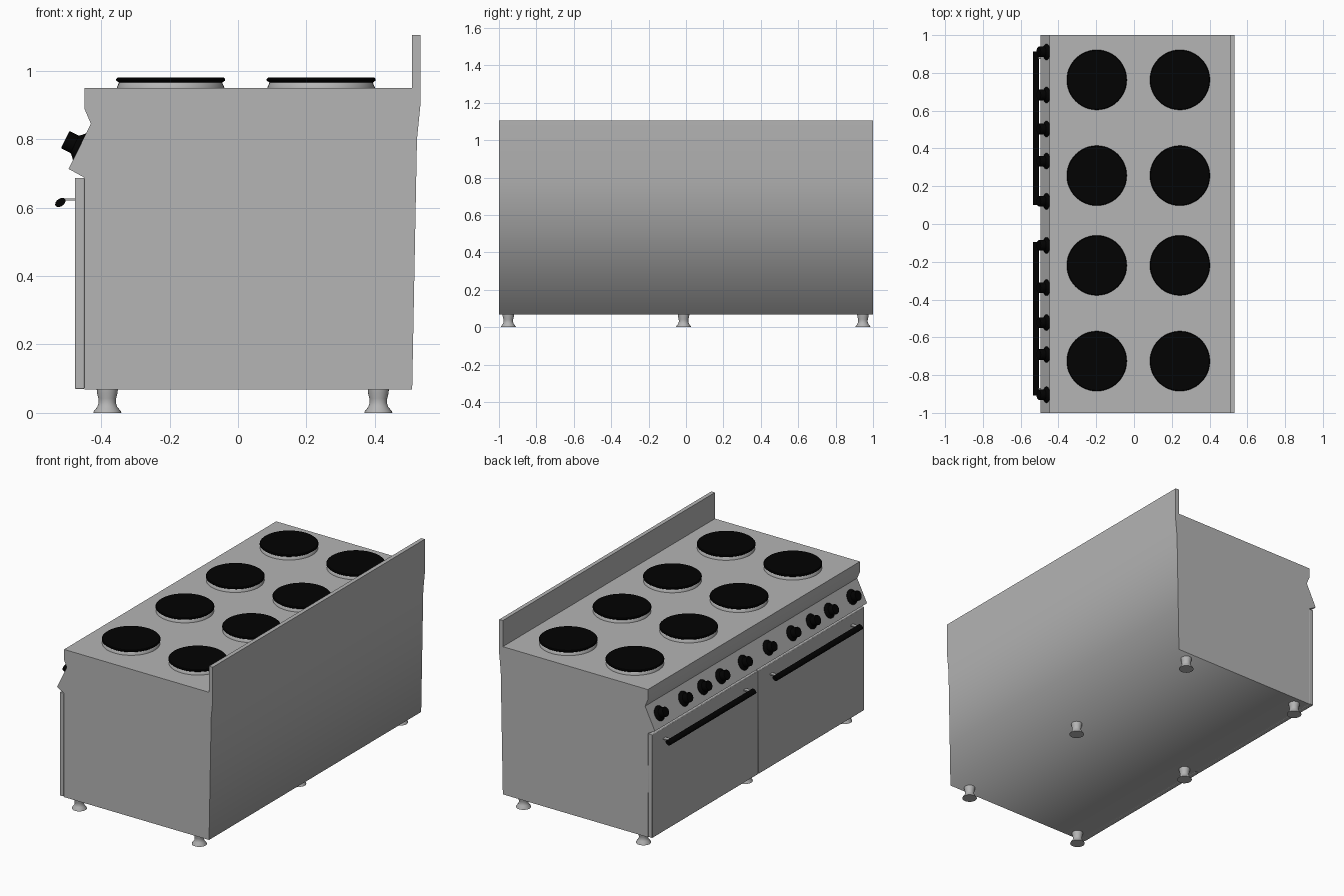
import bpy, bmesh, math
from mathutils import Vector, Matrix

if "Cube" in bpy.data.objects:
    bpy.data.objects.remove(bpy.data.objects["Cube"])


def colour(name, v):
    m = bpy.data.materials.new(name)
    m.diffuse_color = (v, v, v, 1)
    m.use_nodes = True
    m.node_tree.nodes["Principled BSDF"].inputs["Base Color"].default_value = m.diffuse_color
    return m


black = colour("black_enamel", 0.0005)
steel = colour("dark_steel", 0.46)


def finish(bm, name, mat, bevel=0):
    bmesh.ops.recalc_face_normals(bm, faces=bm.faces)
    me = bpy.data.meshes.new(name)
    bm.to_mesh(me)
    bm.free()
    ob = bpy.data.objects.new(name, me)
    bpy.context.collection.objects.link(ob)
    me.materials.append(mat)
    if bevel:
        b = ob.modifiers.new("bevel", 'BEVEL')
        b.width, b.segments, b.limit_method = bevel, 2, 'ANGLE'
    bpy.ops.object.select_all(action='DESELECT')
    ob.select_set(True)
    bpy.context.view_layer.objects.active = ob
    bpy.ops.object.shade_smooth_by_angle(angle=math.radians(35))
    return ob


def extrude_y(name, pts, y0, y1, mat=steel, bevel=0):
    """Extrude an x-z outline from y0 to y1."""
    bm = bmesh.new()
    face = bm.faces.new([bm.verts.new((x, y0, z)) for x, z in pts])
    res = bmesh.ops.extrude_face_region(bm, geom=[face])
    verts = [v for v in res["geom"] if isinstance(v, bmesh.types.BMVert)]
    bmesh.ops.translate(bm, verts=verts, vec=(0, y1 - y0, 0))
    # the extrusion keeps only one end cap when the source face is absorbed
    edges = [e for e in bm.edges if e.is_boundary]
    if edges:
        bmesh.ops.holes_fill(bm, edges=edges)
    return finish(bm, name, mat, bevel)


def lathe(name, profile, loc, axis=(0, 0, 1), mat=steel, n=32):
    """Closed solid of revolution from (radius, height) points."""
    bm = bmesh.new()
    rings = [[bm.verts.new((r * math.cos(2 * math.pi * i / n),
                            r * math.sin(2 * math.pi * i / n), h)) for i in range(n)]
             for r, h in profile]
    for a, b in zip(rings, rings[1:]):
        for i in range(n):
            j = (i + 1) % n
            bm.faces.new((a[i], a[j], b[j], b[i]))
    bm.faces.new(rings[0])
    bm.faces.new(rings[-1])
    rot = Vector((0, 0, 1)).rotation_difference(Vector(axis)).to_matrix().to_4x4()
    bm.transform(Matrix.Translation(loc) @ rot)
    return finish(bm, name, mat)


# Body with slanted control panel, hob top and rear splashback
body = extrude_y("body", [(-0.448, 0.068), (0.509, 0.068), (0.523, 0.80), (0.533, 0.90),
                          (0.533, 1.105), (0.509, 1.105), (0.509, 0.949), (-0.448, 0.949),
                          (-0.448, 0.887), (-0.43, 0.845), (-0.495, 0.713), (-0.448, 0.687)],
                 -1, 1)
# Back shading rolls softly into the underside
for e in body.data.edges:
    if all(v.co.x > 0.5 and v.co.z < 0.1
           for v in (body.data.vertices[i] for i in e.vertices)):
        e.use_edge_sharp = False

# Oven doors, handles and handle brackets
for side, y0, y1 in (("near", -1, -0.002), ("far", 0.002, 1)):
    extrude_y(side + "_door", [(-0.477, 0.07), (-0.449, 0.07), (-0.449, 0.687), (-0.477, 0.687)],
              y0, y1, bevel=0.003)
    mid = -0.501 if side == "near" else 0.506
    oval = []
    for i in range(20):
        a = 2 * math.pi * i / 20
        p = Matrix.Rotation(math.radians(35), 2) @ Vector((0.017 * math.cos(a), 0.011 * math.sin(a)))
        oval.append((-0.519 + p.x, 0.615 + p.y))
    extrude_y(side + "_door_handle", oval, mid - 0.406, mid + 0.406, black)
    for s in (-1, 1):
        y = mid + s * 0.38
        extrude_y(side + "_handle_bracket", [(-0.512, 0.620), (-0.475, 0.620),
                                             (-0.475, 0.626), (-0.512, 0.626)],
                  y - 0.012, y + 0.012)

# Control knobs, square to the slanted panel
for y in (-0.904, -0.691, -0.522, -0.337, -0.113, 0.12, 0.333, 0.503, 0.683, 0.911):
    lathe("control_knob", [(0.043, -0.004), (0.043, 0.003), (0.035, 0.010), (0.028, 0.018),
                           (0.028, 0.046), (0.026, 0.049)],
          (-0.461, y, 0.777), (-0.898, 0, 0.442), black)

# Hot plates: steel ring with black disc
for x in (-0.197, 0.243):
    for y in (-0.726, -0.219, 0.256, 0.763):
        lathe("hotplate_ring", [(0.157, 0.947), (0.157, 0.951), (0.151, 0.965), (0.148, 0.969)],
              (x, y, 0), n=48)
        lathe("hotplate_disc", [(0.152, 0.966), (0.159, 0.971), (0.159, 0.976), (0.155, 0.980)],
              (x, y, 0), mat=black, n=48)

# Feet
for x in (-0.382, 0.41):
    for y in (-0.950, -0.013, 0.946):
        lathe("foot", [(0.041, 0), (0.040, 0.004), (0.029, 0.018), (0.025, 0.030),
                       (0.026, 0.042), (0.030, 0.058), (0.031, 0.070)], (x, y, 0), n=24)
